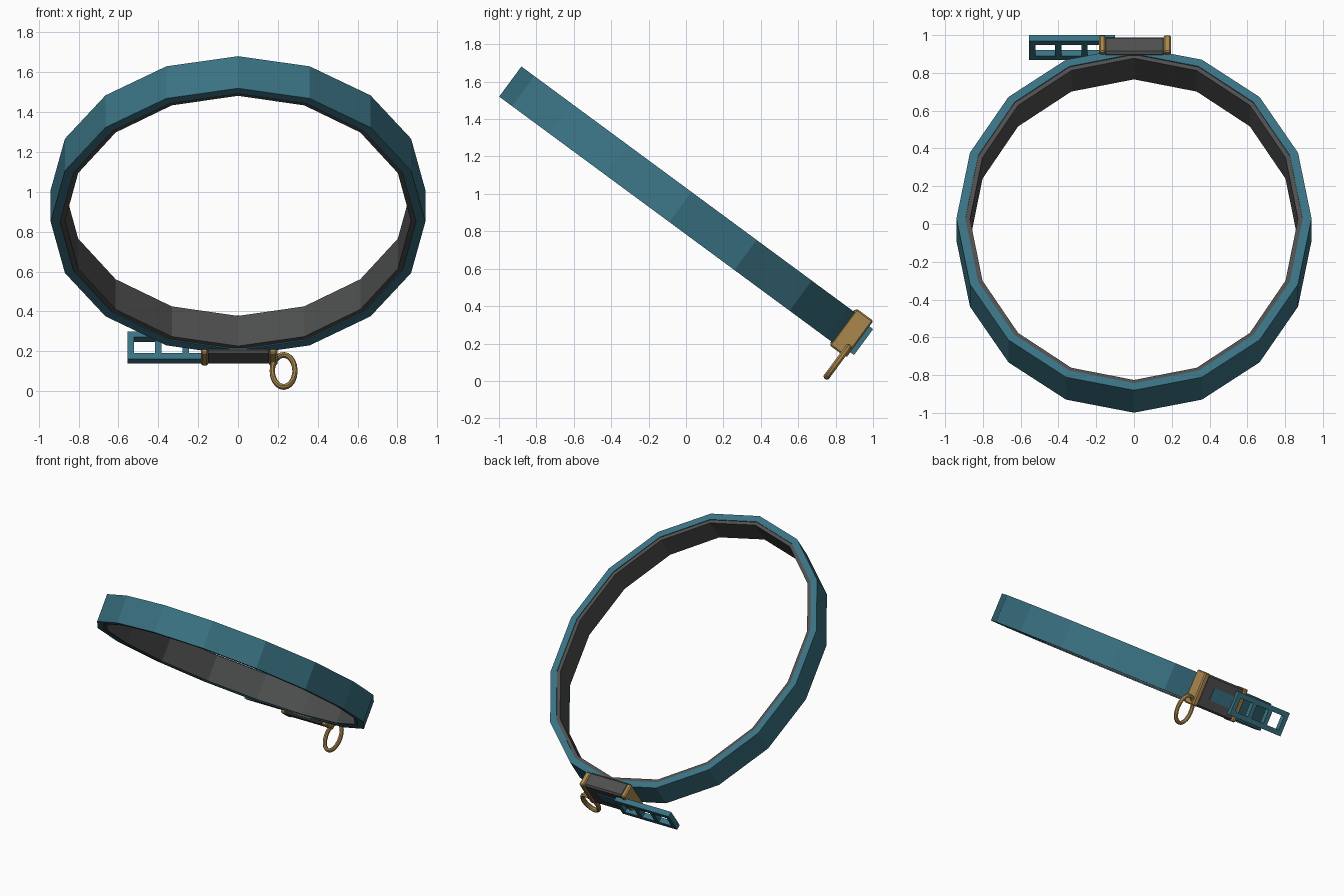
import bpy, bmesh, math
from mathutils import Matrix, Vector

if "Cube" in bpy.data.objects:
    bpy.data.objects.remove(bpy.data.objects["Cube"])

# Everything is built in the band's own plane, then tilted into place
TILT = Matrix.Translation((0, -0.03, 0.93)) @ Matrix.Rotation(math.radians(-36.4), 4, 'X')


def material(name, rgb):
    m = bpy.data.materials.new(name)
    m.diffuse_color = (*rgb, 1)
    m.use_nodes = True
    m.node_tree.nodes["Principled BSDF"].inputs["Base Color"].default_value = m.diffuse_color
    return m


TEAL = material("teal webbing", (0.042, 0.168, 0.225))
GREY = material("dark grey", (0.075, 0.078, 0.076))
GOLD = material("brass", (0.40, 0.245, 0.075))


def finish(name, bm, mat):
    bmesh.ops.recalc_face_normals(bm, faces=bm.faces)
    bm.transform(TILT)
    me = bpy.data.meshes.new(name)
    bm.to_mesh(me)
    bm.free()
    me.materials.append(mat)
    ob = bpy.data.objects.new(name, me)
    bpy.context.collection.objects.link(ob)
    return ob


def add_box(bm, x, y, z):
    lo, hi = Vector((x[0], y[0], z[0])), Vector((x[1], y[1], z[1]))
    m = Matrix.Translation((lo + hi) / 2) @ Matrix.Diagonal((*(hi - lo), 1))
    return bmesh.ops.create_cube(bm, size=1, matrix=m)['verts']


def boxes(name, specs, mat, bevel=0):
    bm = bmesh.new()
    for s in specs:
        add_box(bm, *s)
    if bevel:
        bmesh.ops.bevel(bm, geom=bm.edges[:], offset=bevel, segments=1, affect='EDGES')
    return finish(name, bm, mat)


def loop(name, section, segments, mat, plane='XY', centre=(0, 0, 0)):
    """Sweep a section of (radius_a, radius_b, offset) points round an ellipse."""
    bm = bmesh.new()
    rings = []
    for i in range(segments):
        t = 2 * math.pi * i / segments
        row = []
        for a, b, h in section:
            p = (a * math.cos(t), b * math.sin(t), h)
            if plane == 'XZ':
                p = (p[0], p[2], p[1])
            row.append(bm.verts.new(Vector(p) + Vector(centre)))
        rings.append(row)
    n = len(section)
    for i in range(segments):
        r, s = rings[i], rings[(i + 1) % segments]
        for j in range(n):
            k = (j + 1) % n
            bm.faces.new((r[j], s[j], s[k], r[k]))
    return finish(name, bm, mat)


# Sixteen-sided strap and its inner lining
W = 0.1
loop("strap", [(0.94, 1.13, -W), (0.94, 1.13, W), (0.893, 1.083, W), (0.893, 1.083, -W)], 16, TEAL)
L = 0.094
loop("lining", [(0.895, 1.085, -L), (0.895, 1.085, L), (0.868, 1.058, L), (0.868, 1.058, -L)], 16, GREY)

# Buckle body with brass end bars and a strap patch on its outer face
boxes("buckle_body", [((-0.16, 0.165), (1.075, 1.185), (-0.118, 0.118))], GREY, 0.012)
boxes("buckle_end_bars", [((-0.185, -0.15), (1.08, 1.192), (-0.122, 0.122)),
                          ((0.155, 0.197), (1.08, 1.192), (-0.122, 0.122))], GOLD, 0.008)
boxes("buckle_patch", [((-0.11, 0.08), (1.182, 1.19), (-0.045, 0.045))], TEAL)

# Ladder-shaped strap end: two rails joined by rungs
Y = (1.178, 1.217)
rails = [((-0.555, -0.1), Y, (s * 0.068 - 0.018, s * 0.068 + 0.018)) for s in (-1, 1)]
rungs = [((x, x + 0.033), Y, (-0.05, 0.05)) for x in (-0.555, -0.417, -0.279, -0.133)]
boxes("ladder_tongue", rails + rungs, TEAL)

# Oval tag ring hanging from the right bar
section = []
for k in range(8):
    a = math.radians(22.5 + 45 * k)
    d, h = 0.014 * math.cos(a), 0.018 * math.sin(a)
    section.append((0.057 + d, 0.1 + d, h))
loop("tag_ring", section, 20, GOLD, 'XZ', (0.229, 1.168, -0.168))
